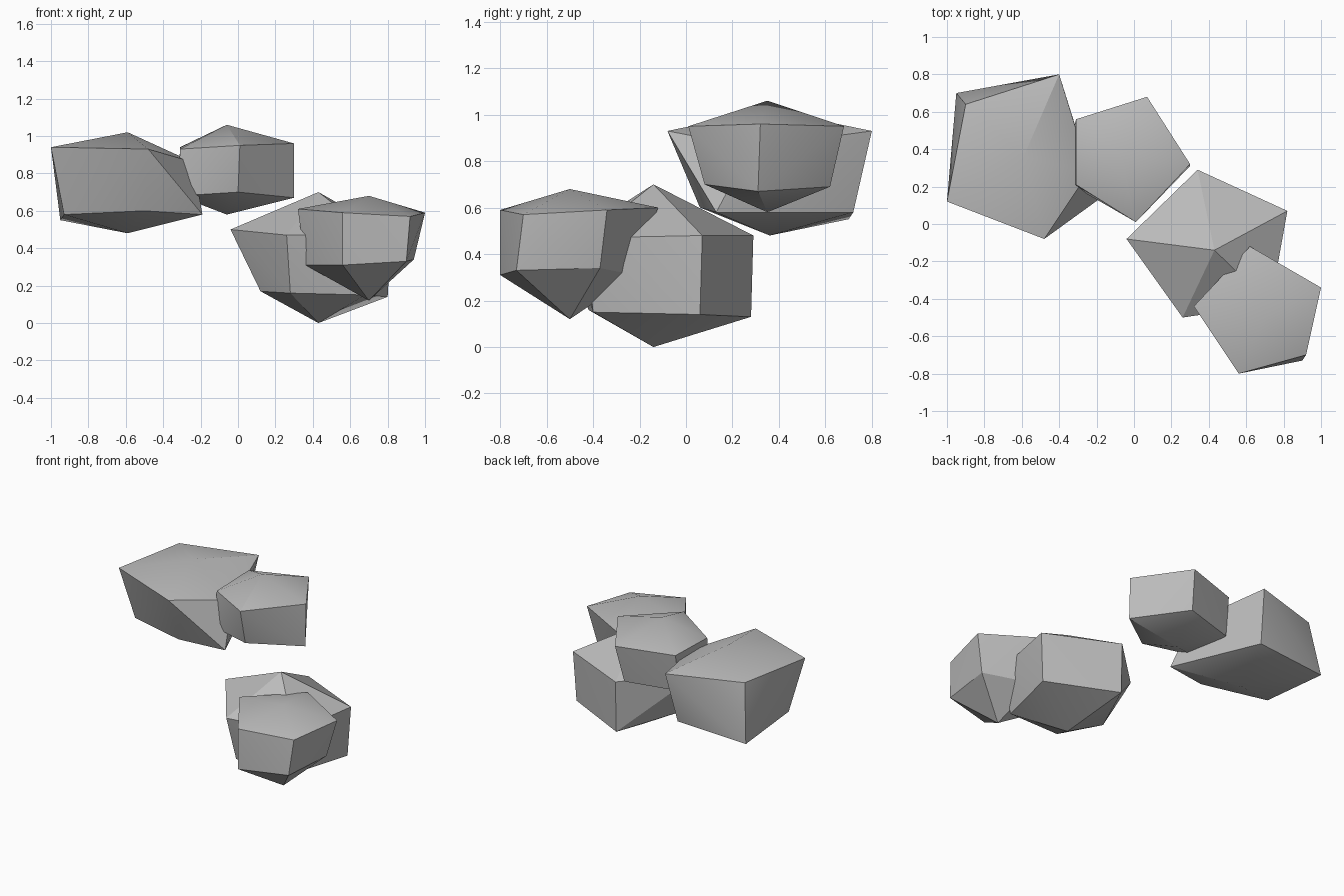
import bpy
import bmesh
import math

# Remove the default cube only
default_cube = bpy.data.objects.get("Cube")
if default_cube:
    bpy.data.objects.remove(default_cube, do_unlink=True)


def make_material(name, colour):
    material = bpy.data.materials.new(name)
    material.use_nodes = True
    material.diffuse_color = colour
    shader = material.node_tree.nodes["Principled BSDF"]
    shader.inputs["Base Color"].default_value = colour
    shader.inputs["Roughness"].default_value = 0.9
    return material


def make_rock(name, peak, rim, base, foot, material):
    """Boulder: a peak, a five-sided rim, a five-sided base ring and a foot."""
    bm = bmesh.new()
    for point in [peak, *rim, *base, foot]:
        bm.verts.new(point)
    hull = bmesh.ops.convex_hull(bm, input=bm.verts[:])
    spare = {item for key in ("geom_interior", "geom_unused")
             for item in hull[key] if isinstance(item, bmesh.types.BMVert)}
    bmesh.ops.delete(bm, geom=list(spare), context="VERTS")
    bmesh.ops.recalc_face_normals(bm, faces=bm.faces[:])

    mesh = bpy.data.meshes.new(name)
    bm.to_mesh(mesh)
    bm.free()
    mesh.materials.append(material)
    rock = bpy.data.objects.new(name, mesh)
    bpy.context.collection.objects.link(rock)

    # Soften shallow creases, keep the strong ones crisp
    bpy.ops.object.select_all(action="DESELECT")
    rock.select_set(True)
    bpy.context.view_layer.objects.active = rock
    bpy.ops.object.shade_smooth_by_angle(angle=math.radians(30))
    return rock


stone = make_material("stone grey", (0.5, 0.5, 0.5, 1))

# Upper pair of boulders
make_rock(
    "large_upper_rock",
    peak=(-.59, .36, 1.02),
    rim=[(-.4, .8, .93), (-.9, .64, .94), (-1, .12, .94),
         (-.48, -.08, .93), (-.24, .28, .86)],
    base=[(-.44, .72, .58), (-.95, .7, .55), (-.93, .2, .58),
          (-.5, .06, .6), (-.19, .13, .58)],
    foot=(-.59, .36, .48),
    material=stone)

make_rock(
    "small_upper_rock",
    peak=(-.06, .35, 1.06),
    rim=[(.07, .68, .95), (-.31, .56, .94), (-.31, .21, .93),
         (.01, .01, .95), (.3, .32, .96)],
    base=[(.04, .62, .69), (-.32, .52, .68), (-.32, .2, .68),
          (0, .08, .7), (.3, .31, .67)],
    foot=(-.06, .35, .58),
    material=stone)

# Lower pair of boulders
make_rock(
    "large_lower_rock",
    peak=(.43, -.14, .7),
    rim=[(.34, .29, .48), (-.04, -.08, .5), (.26, -.5, .47),
         (.73, -.43, .47), (.82, .07, .48)],
    base=[(.34, .28, .13), (.12, -.16, .17), (.28, -.42, .16),
          (.68, -.4, .15), (.8, .06, .14)],
    foot=(.43, -.14, 0),
    material=stone)

make_rock(
    "small_lower_rock",
    peak=(.7, -.5, .68),
    rim=[(.62, -.12, .6), (.32, -.44, .61), (.56, -.8, .59),
         (.92, -.7, .57), (1, -.34, .59)],
    base=[(.63, -.22, .31), (.36, -.45, .31), (.56, -.8, .31),
          (.9, -.73, .33), (.94, -.37, .34)],
    foot=(.7, -.5, .12),
    material=stone)
